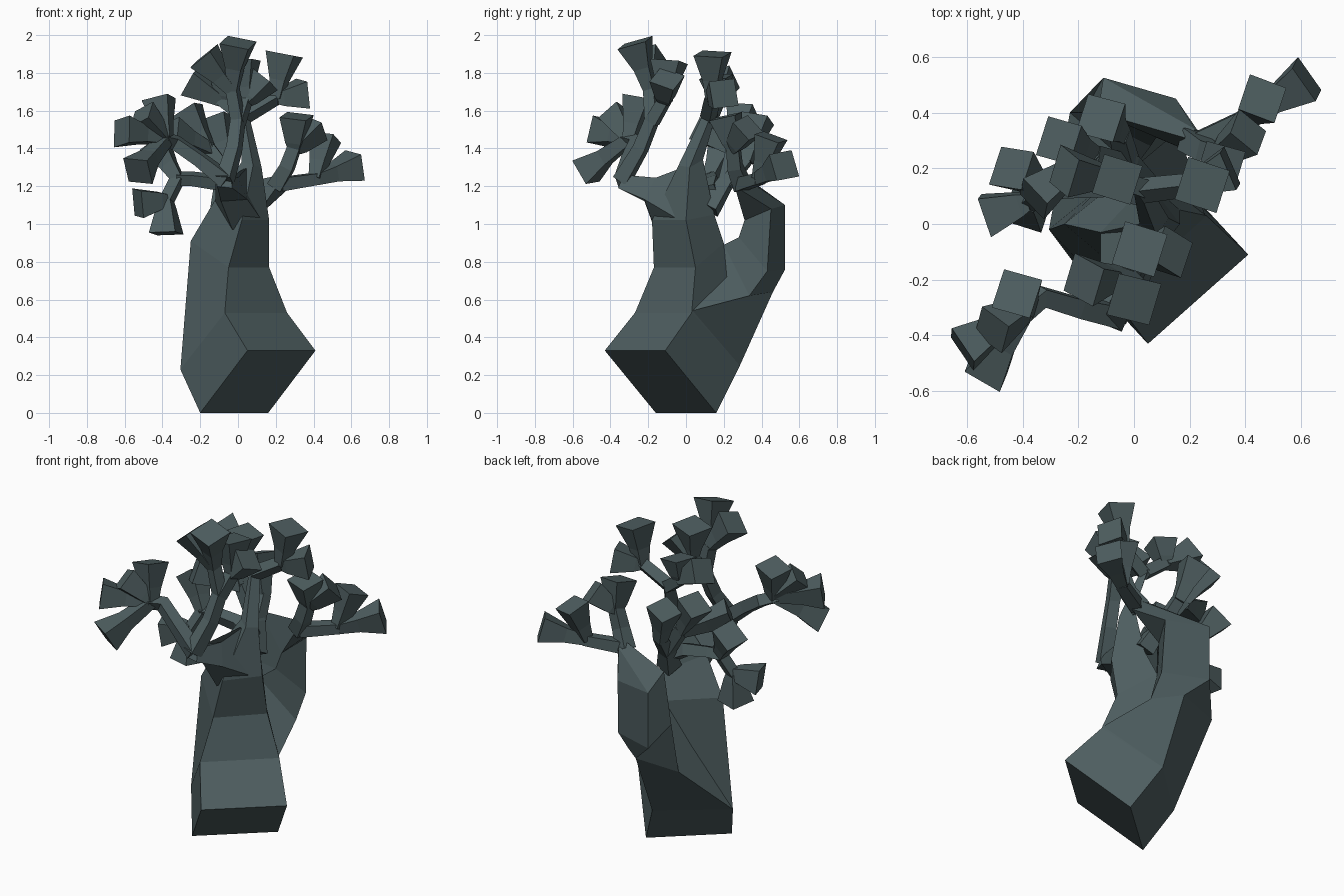
import bpy, bmesh
from mathutils import Vector

bark = bpy.data.materials.new("bark")
bark.diffuse_color = (0.075, 0.11, 0.115, 1)


def loft(name, rings):
    """Join four-cornered rings into a closed, faceted solid."""
    bm = bmesh.new()
    vs = [[bm.verts.new(p) for p in r] for r in rings]
    for a, b in zip(vs, vs[1:]):
        for i in range(4):
            j = (i + 1) % 4
            bm.faces.new((a[i], a[j], b[j], b[i]))
    bm.faces.new(vs[0][::-1])
    bm.faces.new(vs[-1])
    bmesh.ops.recalc_face_normals(bm, faces=bm.faces)
    me = bpy.data.meshes.new(name)
    bm.to_mesh(me)
    bm.free()
    me.materials.append(bark)
    ob = bpy.data.objects.new(name, me)
    bpy.context.collection.objects.link(ob)
    return ob


def limb(name, pts, side=(0.95, -0.3, 0.05)):
    """Square tube through points (x, y, z, half width)."""
    P = [Vector(p[:3]) for p in pts]
    u = Vector(side)
    rings = []
    for i, p in enumerate(P):
        a, b = P[max(i - 1, 0)], P[min(i + 1, len(P) - 1)]
        t = (b - a).normalized()
        u = u - t * u.dot(t)
        if u.length < 0.3:
            u = t.cross(Vector((0, 0, 1)))
        u.normalize()
        v = t.cross(u)
        r = pts[i][3]
        rings.append([p + r * (u * x + v * y) for x, y in ((-1, -1), (1, -1), (1, 1), (-1, 1))])
    return loft(name, rings)


def leaves(name, hub, tips):
    """Flared leaf blocks spreading from one twig joint."""
    h = Vector(hub)
    for i, tip in enumerate(tips):
        t = Vector(tip[:3])
        r = tip[3] if len(tip) > 3 else 0.073
        neck = h.lerp(t, max(0.2, 1 - 0.14 / (t - h).length))
        limb(f"{name}_{i + 1}", [(*h, 0.03), (*neck, 0.042), (*t, r)])


# Main trunk, bent, standing on the low edge of its tilted base
loft("trunk", [
    [(-.20, -.16, 0), (.05, -.43, .33), (.41, -.11, .33), (.16, .16, 0)],
    [(-.305, -.02, .23), (-.07, -.27, .53), (.26, .03, .53), (.03, .285, .25)],
    [(-.25, 0, .91), (-.05, -.17, .77), (.165, .05, .77), (0, .20, .90)],
    [(-.12, -.03, 1.13), (.02, -.18, 1.02), (.165, 0, 1.02), (.05, .15, 1.05)],
    [(.02, 0, 1.33), (.08, -.04, 1.31), (.125, .02, 1.30), (.07, .09, 1.34)],
    [(0, .11, 1.58), (.03, .09, 1.58), (.06, .13, 1.57), (.03, .16, 1.58)],
])

# Rear fork, narrowing into the right-hand branch
loft("rear_fork", [
    [(-.305, -.02, .23), (-.245, 0, .90), (.255, .03, .54), (.03, .285, .25)],
    [(-.23, .40, .60), (0, .20, .89), (.16, .335, .62), (.02, .46, .64)],
    [(-.18, .40, .88), (.06, .28, .93), (.16, .43, .75), (-.11, .525, .76)],
    [(-.13, .40, 1.19), (.08, .31, 1.02), (.15, .45, 1.08), (-.11, .525, 1.10)],
    [(.18, .31, 1.25), (.20, .26, 1.19), (.26, .29, 1.18), (.22, .34, 1.22)],
])

# Front fork, leaning forward
loft("front_fork", [
    [(-.12, -.03, 1.12), (-.03, -.165, .97), (.14, 0, 1.0), (.06, .01, 1.31)],
    [(-.12, -.18, 1.20), (-.09, -.22, 1.12), (.05, -.22, 1.13), (0, -.16, 1.245)],
    [(-.11, -.33, 1.25), (-.11, -.35, 1.20), (-.03, -.36, 1.19), (-.04, -.33, 1.26)],
])

# Right branch and its leaves
limb("right_branch", [(.20, .30, 1.20, .042), (.26, .26, 1.30, .036), (.30, .25, 1.41, .033)])
leaves("right_leaf", (.30, .25, 1.40), [(.31, .21, 1.57), (.41, .33, 1.51, .065)])
limb("right_low_twig", [(.22, .29, 1.21, .035), (.42, .39, 1.24, .03)])
leaves("right_low_leaf", (.41, .385, 1.24), [(.62, .52, 1.31), (.46, .45, 1.46, .07)])

# Upper branch: right and left leaf groups
limb("upper_right_twig", [(.03, .12, 1.57, .033), (.20, .14, 1.67, .03)])
leaves("upper_right_leaf", (.20, .14, 1.665), [(.245, .14, 1.90, .08), (.345, .20, 1.69)])
limb("upper_left_twig", [(.03, .13, 1.57, .033), (-.09, .17, 1.66, .03)])
leaves("upper_left_leaf", (-.08, .17, 1.655), [(-.25, .19, 1.76), (-.06, .16, 1.78)])

# Front top branch and its crown leaves
limb("crown_branch", [(-.07, -.34, 1.23, .04), (-.02, -.24, 1.40, .034),
                      (.0, -.18, 1.55, .032), (-.03, -.19, 1.72, .03)])
leaves("crown_leaf", (-.03, -.19, 1.71), [(0, -.27, 1.96, .08), (-.18, -.20, 1.89)])
limb("crown_side_twig", [(0, -.18, 1.54, .033), (.04, -.11, 1.66, .03)])
leaves("crown_side_leaf", (.04, -.11, 1.65), [(.02, -.09, 1.86, .08), (.14, -.10, 1.77, .07)])

# Front left branch and its leaves
limb("front_left_branch", [(-.06, -.33, 1.23, .04), (-.20, -.30, 1.34, .034),
                           (-.33, -.26, 1.43, .033), (-.40, -.32, 1.45, .03)])
leaves("front_left_leaf", (-.38, -.30, 1.45),
       [(-.42, -.25, 1.66), (-.51, -.38, 1.58, .065), (-.615, -.45, 1.49), (-.53, -.53, 1.28)])

# Left branch with raised and hanging leaves
limb("left_branch", [(.02, .12, 1.16, .045), (-.10, .14, 1.22, .034),
                     (-.25, .13, 1.24, .03), (-.33, .12, 1.24, .03)])
leaves("left_leaf", (-.32, .12, 1.24), [(-.44, .20, 1.42)])
limb("left_hanging_twig", [(-.32, .12, 1.24, .03), (-.38, .08, 1.12, .03)])
leaves("left_hanging_leaf", (-.38, .08, 1.13), [(-.53, .03, 1.11), (-.38, .06, .95)])

# Rear branches and their leaves
limb("rear_left_branch", [(.03, .12, 1.08, .05), (-.02, .21, 1.22, .036), (-.15, .25, 1.40, .032)])
leaves("rear_left_leaf", (-.15, .25, 1.39), [(-.27, .30, 1.60), (-.36, .09, 1.49, .065)])
limb("rear_branch", [(-.02, .21, 1.21, .034), (-.05, .32, 1.34, .03)])
leaves("rear_leaf", (-.05, .32, 1.33), [(-.12, .38, 1.56)])
